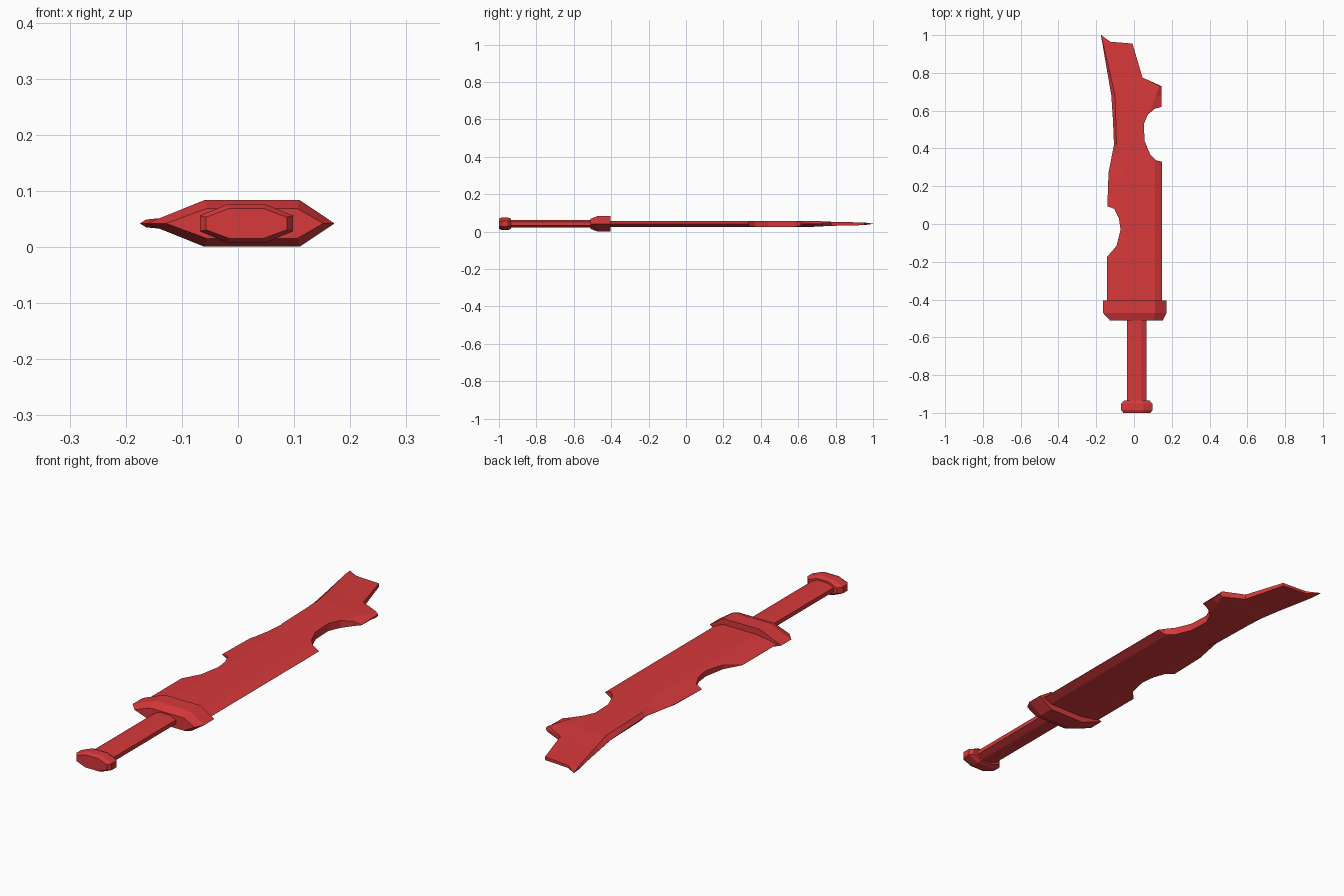
import bpy, bmesh, math

if "Cube" in bpy.data.objects:
    bpy.data.objects.remove(bpy.data.objects["Cube"], do_unlink=True)

red = bpy.data.materials.new("red")
red.use_nodes = True
red.diffuse_color = (0.68, 0.04, 0.043, 1)
red.node_tree.nodes["Principled BSDF"].inputs["Base Color"].default_value = red.diffuse_color

MID = 0.042  # height of the flat centre plane


def loft(name, rings):
    """Skin equal-length rings of points and cap both ends."""
    bm = bmesh.new()
    rows = [[bm.verts.new(p) for p in ring] for ring in rings]
    n = len(rows[0])
    for a, b in zip(rows, rows[1:]):
        for i in range(n):
            j = (i + 1) % n
            bm.faces.new((a[i], a[j], b[j], b[i]))
    bm.faces.new(rows[0])
    bm.faces.new(rows[-1])
    bmesh.ops.remove_doubles(bm, verts=bm.verts, dist=0.0002)
    bmesh.ops.recalc_face_normals(bm, faces=bm.faces)
    mesh = bpy.data.meshes.new(name)
    bm.to_mesh(mesh)
    bm.free()
    mesh.materials.append(red)
    obj = bpy.data.objects.new(name, mesh)
    bpy.context.collection.objects.link(obj)
    return obj


def octagon(y, rx, rz, cx=0.015):
    """Flat-topped octagon with the given half width and half height."""
    k = 1 / math.cos(math.pi / 8)
    angles = [math.pi / 8 + i * math.pi / 4 for i in range(8)]
    return [(cx + rx * k * math.cos(a), y, MID + rz * k * math.sin(a)) for a in angles]


def hexagon(y, left, ridge_l, ridge_r, right, half):
    """Pointed-sided hexagon."""
    return [(left, y, MID), (ridge_l, y, MID + half), (ridge_r, y, MID + half),
            (right, y, MID), (ridge_r, y, MID - half), (ridge_l, y, MID - half)]


def along(line, y):
    """Value of a (y, value) polyline at y."""
    for (y0, v0), (y1, v1) in zip(line, line[1:]):
        if y <= y1:
            return v0 + (v1 - v0) * max(0, y - y0) / (y1 - y0)
    return line[-1][1]


# Handle
loft("pommel", [octagon(-1.0, 0.072, 0.027), octagon(-0.985, 0.083, 0.034),
                octagon(-0.952, 0.083, 0.034), octagon(-0.935, 0.068, 0.027)])
loft("grip", [octagon(-0.94, 0.051, 0.021), octagon(-0.5, 0.051, 0.021)])
loft("guard", [hexagon(-0.51, -0.128, -0.055, 0.105, 0.152, 0.027),
               hexagon(-0.472, -0.163, -0.06, 0.11, 0.172, 0.0415),
               hexagon(-0.405, -0.163, -0.06, 0.11, 0.172, 0.0415)])

# Blade outline, with a round bite on each edge and a notched tip
left_edge = [(-0.42, -0.143), (-0.175, -0.143), (-0.115, -0.092), (-0.03, -0.071),
             (0.03, -0.08), (0.08, -0.104), (0.094, -0.141), (0.27, -0.135),
             (0.42, -0.106), (0.56, -0.112), (0.68, -0.12), (1.0, -0.175)]
right_edge = [(-0.42, 0.148), (0.33, 0.148), (0.338, 0.115), (0.37, 0.085), (0.44, 0.056),
              (0.53, 0.052), (0.58, 0.074), (0.61, 0.11), (0.62, 0.145), (0.73, 0.145),
              (0.775, 0.045), (0.955, -0.008), (0.965, -0.125), (1.0, -0.174)]
# Bevel lines and half thickness along the blade
left_ridge = [(-0.42, -0.05), (0.3, -0.05), (0.43, -0.093), (0.68, -0.1), (1.0, -0.174)]
right_ridge = [(-0.42, 0.11), (0.57, 0.075), (0.73, 0.135), (0.775, 0.1)]
right_ridge.insert(1, (0.4, 0.11))
thickness = [(-0.42, 0.016), (0.68, 0.016), (0.775, 0.011), (0.955, 0.007), (1.0, 0.0005)]

rings = []
for y in sorted({p[0] for p in left_edge + right_edge + left_ridge + thickness}):
    xl, xr = along(left_edge, y), along(right_edge, y)
    lr, rr = along(left_ridge, y), along(right_ridge, y)
    half = along(thickness, y)
    # The bevels run down to the uncut edges; bites expose the full wall
    base_l = min(-0.143, xl) if y < 0.3 else xl
    hl = half * min(1, max(0.02, (xl - base_l) / max(lr - base_l, 0.001)))
    hr = half * min(1, max(0.02, (0.148 - xr) / max(0.148 - rr, 0.001)))
    if y > 0.75:
        hr = half
    lx = min(max(lr, xl), xr)
    rx = max(min(rr, xr), lx)
    top = [(xl, hl), (lx, half), (rx, half), (xr, hr)]
    rings.append([(x, y, MID + h) for x, h in top] +
                 [(x, y, MID - h) for x, h in reversed(top)])
loft("blade", rings)
